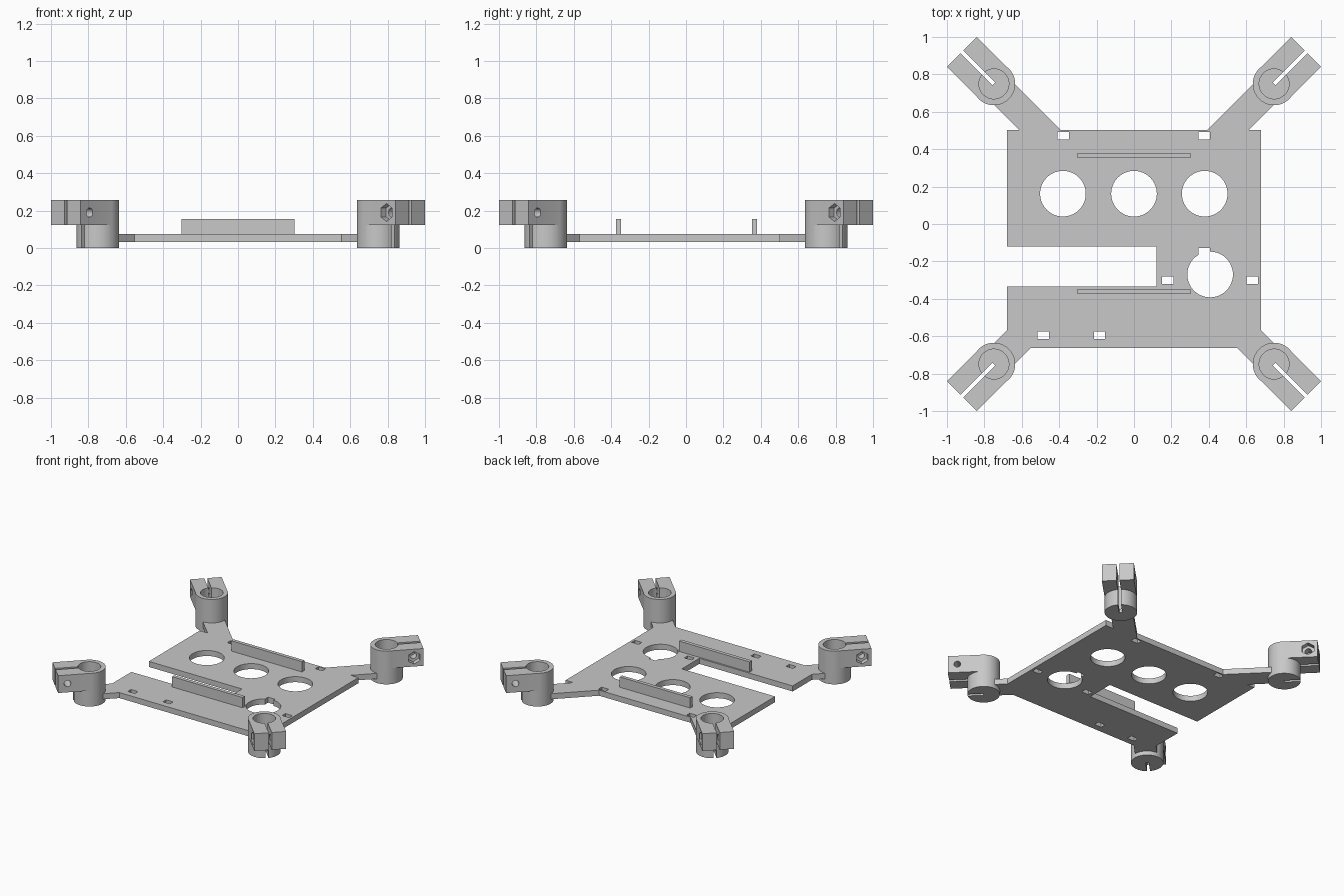
import bpy
import math
from mathutils import Matrix

if "Cube" in bpy.data.objects:
    bpy.data.objects.remove(bpy.data.objects["Cube"], do_unlink=True)

grey = bpy.data.materials.new("plain grey")
grey.use_nodes = True
grey.diffuse_color = (0.58, 0.58, 0.58, 1)
grey.node_tree.nodes["Principled BSDF"].inputs["Base Color"].default_value = (0.58, 0.58, 0.58, 1)


def box(name, x, y, z, turn=0.0):
    """Box from (min, max) ranges, turned about the world z axis."""
    bpy.ops.mesh.primitive_cube_add(size=1, location=(0, 0, 0))
    ob = bpy.context.object
    ob.name = name
    size = [r[1] - r[0] for r in (x, y, z)]
    mid = [(r[0] + r[1]) / 2 for r in (x, y, z)]
    ob.data.transform(Matrix.Rotation(turn, 4, "Z") @ Matrix.Translation(mid)
                      @ Matrix.Diagonal((*size, 1)))
    ob.data.materials.append(grey)
    return ob


def rod(name, radius, centre, length, sides=64, tilt=0.0):
    """Upright cylinder, optionally tilted about x."""
    bpy.ops.mesh.primitive_cylinder_add(vertices=sides, radius=radius, depth=length, location=(0, 0, 0))
    ob = bpy.context.object
    ob.name = name
    ob.data.transform(Matrix.Translation(centre) @ Matrix.Rotation(tilt, 4, "X"))
    ob.data.materials.append(grey)
    return ob


def combine(target, tool, operation="DIFFERENCE"):
    """Apply a boolean and remove the tool object."""
    mod = target.modifiers.new("combine", "BOOLEAN")
    mod.operation, mod.solver, mod.object = operation, "EXACT", tool
    bpy.context.view_layer.objects.active = target
    bpy.ops.object.modifier_apply(modifier=mod.name)
    bpy.data.objects.remove(tool, do_unlink=True)


def smooth(ob):
    bpy.ops.object.select_all(action="DESELECT")
    ob.select_set(True)
    bpy.context.view_layer.objects.active = ob
    bpy.ops.object.shade_smooth_by_angle(angle=math.radians(30))


BOTTOM, TOP = 0.032, 0.075
THROUGH = (-0.1, 0.4)
POST = 0.749 * math.sqrt(2)
corners = [math.radians(45 + 90 * i) for i in range(4)]

# Base plate with four diagonal arms
plate = box("base_plate", (-0.68, 0.68), (-0.663, 0.503), (BOTTOM, TOP))
for angle in corners:
    arm = box("arm", (0.6, POST - 0.081), (-0.078, 0.078), (BOTTOM, TOP), angle)
    combine(plate, arm, "UNION")

# Large side opening
combine(plate, box("opening", (-0.9, 0.12), (-0.334, -0.12), THROUGH))

# Round holes
for x, y in [(-0.38, 0.162), (0, 0.162), (0.378, 0.162), (0.407, -0.27)]:
    combine(plate, rod("hole", 0.122, (x, y, 0), 0.5))

# Small strap slots, the last one keyed into the lone round hole
for x, y in [(-0.378, 0.471), (0.376, 0.471), (0.18, -0.3), (0.632, -0.3),
             (-0.485, -0.594), (-0.184, -0.594), (0.376, -0.147)]:
    combine(plate, box("slot", (x - 0.03, x + 0.03), (y - 0.02, y + 0.02), THROUGH))
smooth(plate)

# Upright rails
for name, y in (("back_rail", 0.366), ("front_rail", -0.361)):
    box(name, (-0.302, 0.302), (y - 0.014, y + 0.014), (TOP - 0.01, 0.155))

# Clamp post: round socket with a split block and a cross bolt
clamp = rod("clamp_post", 0.114, (0, 0, 0.1285), 0.257)
combine(clamp, box("block", (0, 0.243), (-0.113, 0.113), (0.123, 0.257)), "UNION")
combine(clamp, rod("bore", 0.08, (0, 0, 0.257), 0.45))
combine(clamp, box("split", (0, 0.4), (-0.011, 0.011), THROUGH))
combine(clamp, rod("bolt_hole", 0.024, (0.176, 0, 0.19), 0.5, 32, math.pi / 2))
combine(clamp, rod("nut_pocket", 0.048, (0.176, -0.123, 0.19), 0.1, 6, math.pi / 2))
smooth(clamp)

# One clamp at the end of each arm
names = ("back_left", "back_right", "front_right", "front_left")
for name, angle in zip(names, corners):
    ob = bpy.data.objects.new(name + "_clamp", clamp.data.copy())
    bpy.context.collection.objects.link(ob)
    ob.data.transform(Matrix.Rotation(angle, 4, "Z") @ Matrix.Translation((POST, 0, 0)))
bpy.data.objects.remove(clamp, do_unlink=True)
